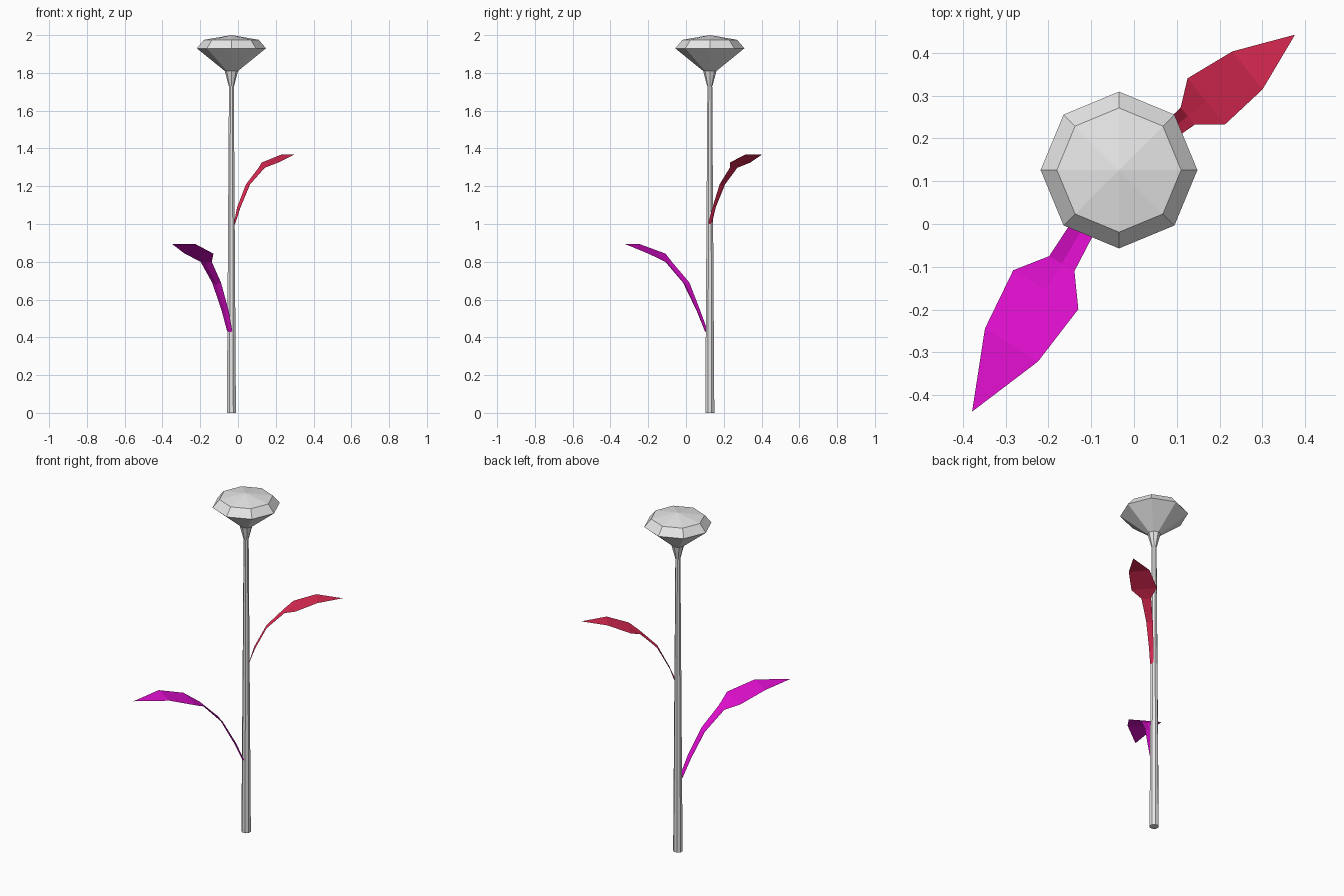
import bpy, bmesh, math
from mathutils import Vector

cube = bpy.data.objects.get("Cube")
if cube:
    bpy.data.objects.remove(cube, do_unlink=True)

AXIS = (-0.035, 0.126)


def material(name, rgb):
    m = bpy.data.materials.new(name)
    m.use_nodes = True
    m.diffuse_color = (*rgb, 1)
    m.node_tree.nodes["Principled BSDF"].inputs["Base Color"].default_value = (*rgb, 1)
    return m


def finish(bm, name, mat):
    me = bpy.data.meshes.new(name)
    bm.to_mesh(me)
    bm.free()
    me.materials.append(mat)
    ob = bpy.data.objects.new(name, me)
    bpy.context.collection.objects.link(ob)
    return ob


def lathe(name, profile, turn, mat, sides=8):
    """Faceted solid from (radius, height) pairs, capped at both ends."""
    bm = bmesh.new()
    rings = []
    for r, z in profile:
        angles = [turn + math.tau * i / sides for i in range(sides)]
        rings.append([bm.verts.new((AXIS[0] + r * math.cos(a),
                                    AXIS[1] + r * math.sin(a), z)) for a in angles])
    for low, high in zip(rings, rings[1:]):
        for i in range(sides):
            j = (i + 1) % sides
            bm.faces.new((low[i], low[j], high[j], high[i]))
    bm.faces.new(rings[0][::-1])
    top = bm.faces.new(rings[-1])
    return finish(bm, name, mat), top


def leaf(name, sections, tip, mat):
    """Thin leaf from (left xy, right xy, height, crease depth) sections."""
    bm = bmesh.new()
    rows = []
    for a, b, z, crease in sections:
        left, right = Vector((*a, z)), Vector((*b, z))
        mid = (left + right) / 2 - Vector((0, 0, crease))
        rows.append([bm.verts.new(p) for p in (left, mid, right)])
    for low, high in zip(rows, rows[1:]):
        for i in range(2):
            bm.faces.new((low[i], low[i + 1], high[i + 1], high[i]))
    point = bm.verts.new(tip)
    for i in range(2):
        bm.faces.new((rows[-1][i], rows[-1][i + 1], point))
    bmesh.ops.recalc_face_normals(bm, faces=bm.faces)
    if sum(f.normal.z for f in bm.faces) < 0:
        bmesh.ops.reverse_faces(bm, faces=bm.faces)
    return finish(bm, name, mat)


grey = material("pale grey", (0.8, 0.8, 0.8))
purple = material("bright purple", (0.78, 0.005, 0.65))
red = material("crimson", (0.70, 0.022, 0.083))

# Tapered stem and the flared faceted head
lathe("stem", [(0.026, 0), (0.014, 1.73)], math.pi / 8, grey)
lathe("flower_head", [(0.014, 1.73), (0.035, 1.81), (0.183, 1.93),
                      (0.145, 1.975), (0.001, 2.0)], 0, grey)

# Lower leaf reaching forward
leaf("lower_leaf", [
    ((-0.058, 0.115), (-0.03, 0.10), 0.433, 0.01),
    ((-0.087, 0.075), (-0.05, 0.055), 0.543, 0.012),
    ((-0.137, 0.018), (-0.09, -0.016), 0.69, 0.012),
    ((-0.198, -0.075), (-0.139, -0.11), 0.80, 0.008),
    ((-0.282, -0.108), (-0.13, -0.199), 0.843, 0),
    ((-0.348, -0.244), (-0.224, -0.321), 0.893, 0),
], (-0.378, -0.438, 0.893), purple)

# Upper leaf reaching backward
leaf("upper_leaf", [
    ((-0.022, 0.138), (-0.014, 0.118), 1.005, 0.008),
    ((-0.005, 0.157), (0.013, 0.14), 1.087, 0.01),
    ((0.042, 0.207), (0.064, 0.178), 1.21, 0.01),
    ((0.109, 0.272), (0.142, 0.232), 1.298, 0.006),
    ((0.125, 0.34), (0.212, 0.232), 1.325, 0),
    ((0.23, 0.403), (0.30, 0.314), 1.368, 0),
], (0.376, 0.442, 1.368), red)
